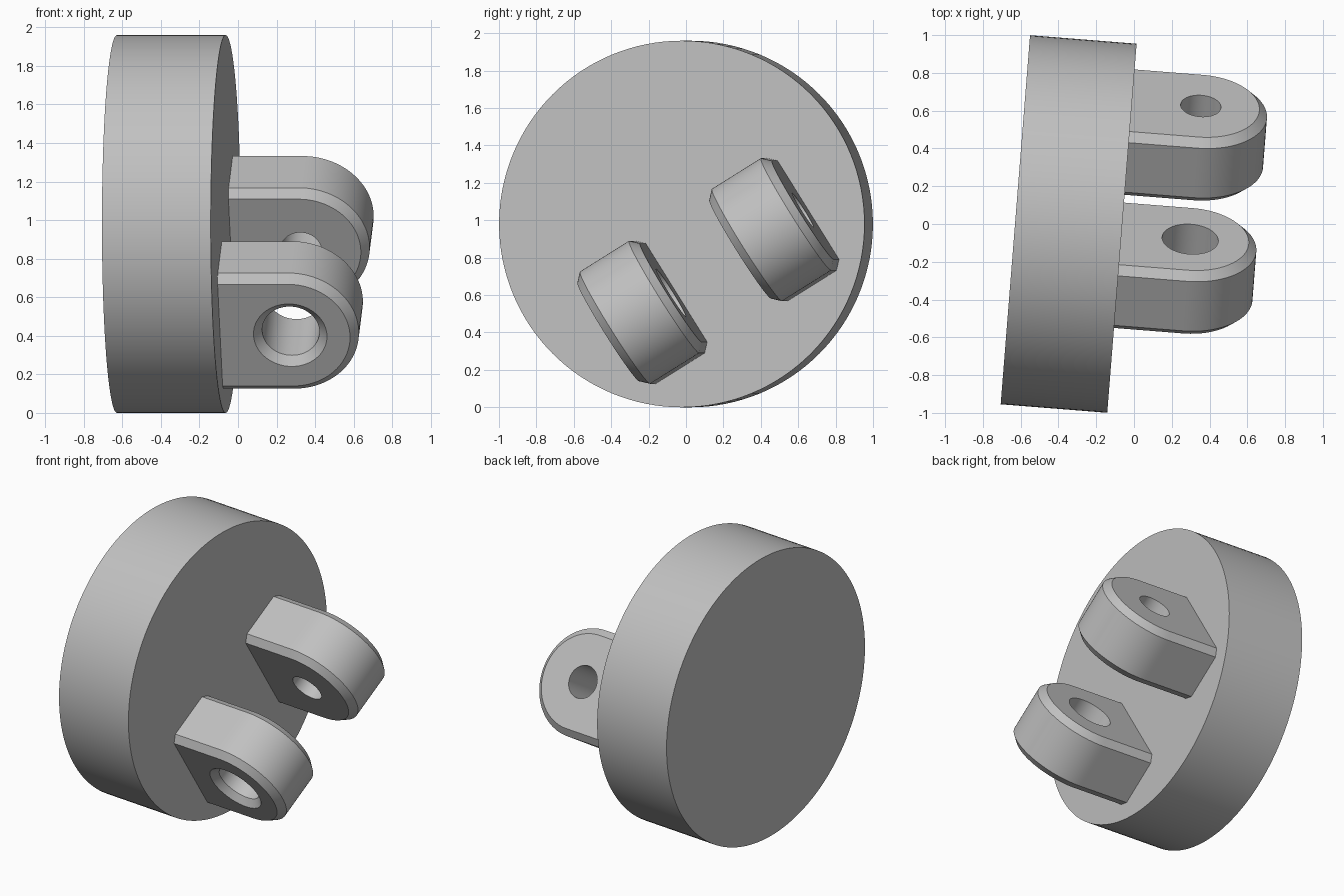
import bpy, bmesh
from math import sin, cos, pi, radians, atan2
from mathutils import Matrix, Vector

cube = bpy.data.objects.get("Cube")
if cube:
    bpy.data.objects.remove(cube)

# Main dimensions
DISC_R, DISC_T = 0.98, 0.566
HALF_W, HALF_T, CHAMFER = 0.354, 0.198, 0.043
REACH, EMBED = 0.365, 0.02          # hole distance from the disc, depth sunk into it
YAW, ROLL = radians(4.55), radians(32)

# Directions: out of the disc, across it, and up
out = Vector((cos(YAW), -sin(YAW), 0))
across = Vector((sin(YAW), cos(YAW), 0))
up = Vector((0, 0, 1))
thick = across * cos(ROLL) + up * sin(ROLL)
side = across * sin(ROLL) - up * cos(ROLL)
disc_centre = Vector((-0.346, 0, DISC_R))
face_centre = disc_centre + out * DISC_T / 2

grey = bpy.data.materials.new("grey")
grey.use_nodes = True
grey.diffuse_color = (0.53, 0.53, 0.53, 1)
grey.node_tree.nodes["Principled BSDF"].inputs["Base Color"].default_value = grey.diffuse_color


def frame(x, y, z, origin):
    m = Matrix((x, y, z)).transposed().to_4x4()
    m.translation = origin
    return m


def finish(name, bm, matrix):
    bmesh.ops.recalc_face_normals(bm, faces=bm.faces)
    mesh = bpy.data.meshes.new(name)
    bm.to_mesh(mesh)
    bm.free()
    mesh.materials.append(grey)
    ob = bpy.data.objects.new(name, mesh)
    ob.matrix_world = matrix
    bpy.context.collection.objects.link(ob)
    bpy.ops.object.select_all(action='DESELECT')
    ob.select_set(True)
    bpy.context.view_layer.objects.active = ob
    bpy.ops.object.shade_smooth_by_angle(angle=radians(30))


# Angles round the hole, with the two base corners included
depth = REACH + EMBED
corner = atan2(depth, HALF_W)
angles = sorted([2 * pi * i / 96 for i in range(96)] + [pi + corner, 2 * pi - corner])


def outline(inset, z):
    """Round-ended tab profile with a flat base."""
    k = (HALF_W - inset) / HALF_W
    pts = []
    for a in angles:
        c, s = cos(a), sin(a)
        if a <= pi:
            pts.append((HALF_W * k * c, HALF_W * k * s, z))
        else:
            r = min(HALF_W / max(abs(c), 1e-6), depth / max(abs(s), 1e-6))
            pts.append((r * c * k, r * s, z))
    return pts


def circle(r, z):
    return [(r * cos(a), r * sin(a), z) for a in angles]


def lug(name, offset, hole_r, sink=0):
    """Chamfered tab with a through hole, optionally countersunk on one face."""
    rings = [outline(CHAMFER, -HALF_T), outline(0, CHAMFER - HALF_T),
             outline(0, HALF_T - CHAMFER), outline(CHAMFER, HALF_T),
             circle(hole_r, HALF_T)]
    if sink:
        rings.append(circle(hole_r, sink - HALF_T))
    rings.append(circle(hole_r + sink, -HALF_T))
    bm = bmesh.new()
    loops = [[bm.verts.new(p) for p in ring] for ring in rings]
    n = len(angles)
    for i, a in enumerate(loops):
        b = loops[(i + 1) % len(loops)]
        for j in range(n):
            k = (j + 1) % n
            bm.faces.new((a[j], a[k], b[k], b[j]))
    origin = face_centre + out * REACH + side * 0.296 + thick * offset
    finish(name, bm, frame(-side, out, thick, origin))


# Thick round base disc
bm = bmesh.new()
bmesh.ops.create_cone(bm, cap_ends=True, segments=128, radius1=DISC_R,
                      radius2=DISC_R, depth=DISC_T)
finish("base_disc", bm, frame(across, up, out, disc_centre))

# Pair of lugs: the front one has the larger, countersunk hole
lug("front_lug", -0.417, 0.149, sink=0.042)
lug("rear_lug", 0.417, 0.107)
